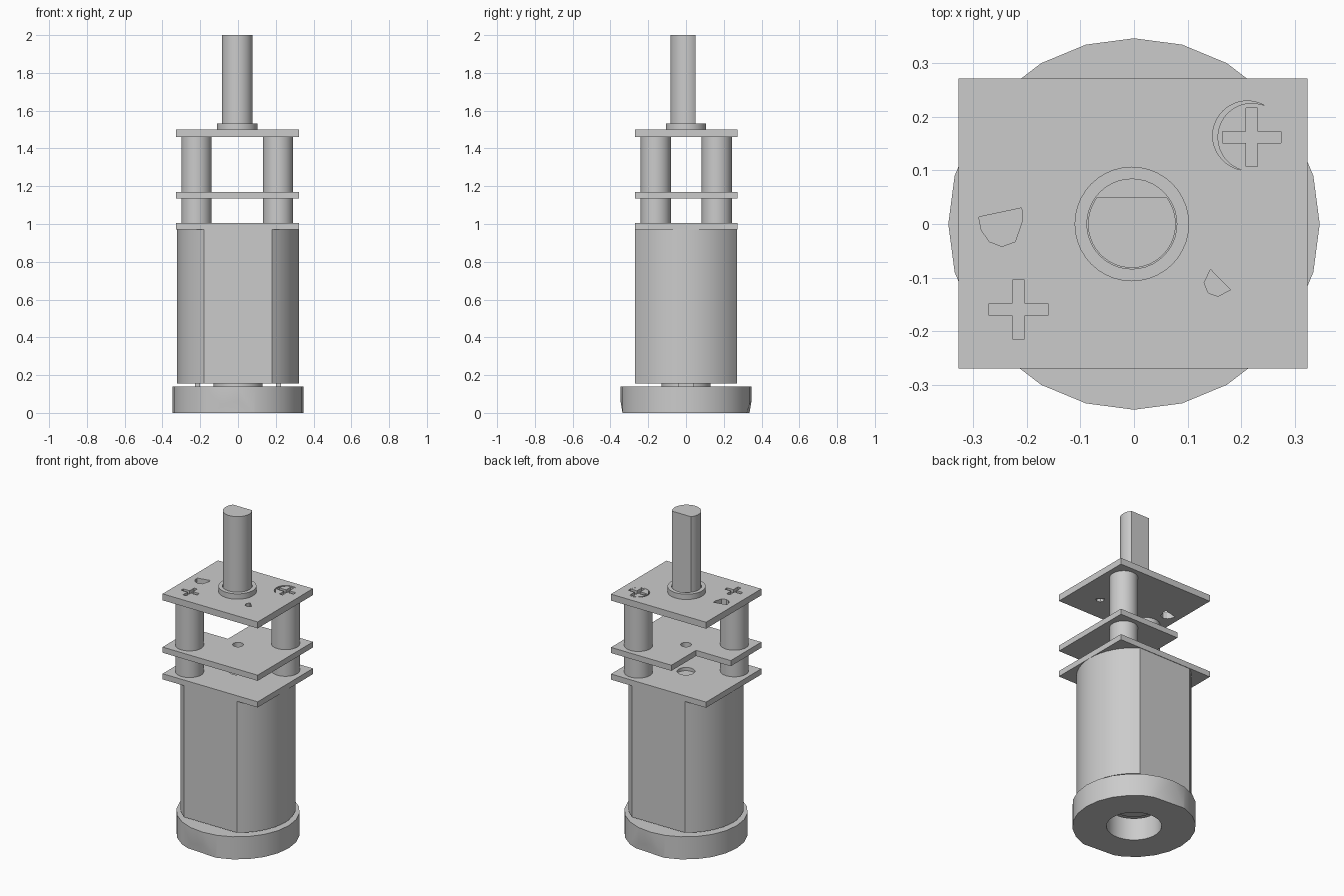
import bpy, bmesh
from math import radians, degrees, asin, cos, sin, pi
from mathutils import Vector

if "Cube" in bpy.data.objects:
    bpy.data.objects.remove(bpy.data.objects["Cube"], do_unlink=True)

grey = bpy.data.materials.new("light grey metal")
grey.use_nodes = True
grey.diffuse_color = (0.6, 0.6, 0.6, 1)
grey.node_tree.nodes["Principled BSDF"].inputs["Base Color"].default_value = (0.6, 0.6, 0.6, 1)


def arc(r, start, end, n, at=(0, 0)):
    """Points on an arc, in degrees."""
    angles = [radians(start + (end - start) * i / n) for i in range(n + 1)]
    return [(at[0] + r * cos(a), at[1] + r * sin(a)) for a in angles]


def circle(r, at=(0, 0), n=40):
    return arc(r, 0, 360, n, at)[:-1]


def rect(x0, x1, y0, y1):
    return [(x0, y0), (x1, y0), (x1, y1), (x0, y1)]


def cross(x, y, a=0.055, w=0.011):
    quarter = [(a, -w), (a, w), (w, w)]
    pts = []
    for _ in range(4):
        pts += [(x + px, y + py) for px, py in quarter]
        quarter = [(-py, px) for px, py in quarter]
    return pts


def prism(name, outline, z0, z1):
    """Extrude a counter-clockwise outline from z0 to z1."""
    bm = bmesh.new()
    face = bm.faces.new([bm.verts.new((x, y, z0)) for x, y in outline])
    top = bmesh.ops.extrude_face_region(bm, geom=[face])["geom"]
    verts = [v for v in top if isinstance(v, bmesh.types.BMVert)]
    bmesh.ops.translate(bm, verts=verts, vec=(0, 0, z1 - z0))
    bmesh.ops.recalc_face_normals(bm, faces=bm.faces)
    mesh = bpy.data.meshes.new(name)
    bm.to_mesh(mesh)
    bm.free()
    mesh.materials.append(grey)
    ob = bpy.data.objects.new(name, mesh)
    bpy.context.collection.objects.link(ob)
    return ob


def cut(ob, outline, z0, z1):
    """Cut a prism out of a part."""
    cutter = prism("cutter", outline, z0, z1)
    cutter.hide_render = True
    mod = ob.modifiers.new("cut", "BOOLEAN")
    mod.operation = "DIFFERENCE"
    mod.solver = "EXACT"
    mod.object = cutter
    bpy.context.view_layer.update()
    graph = bpy.context.evaluated_depsgraph_get()
    mesh = bpy.data.meshes.new_from_object(ob.evaluated_get(graph))
    ob.modifiers.clear()
    ob.data = mesh
    bpy.data.objects.remove(cutter, do_unlink=True)


def smooth(ob):
    bpy.ops.object.select_all(action="DESELECT")
    ob.select_set(True)
    bpy.context.view_layer.objects.active = ob
    bpy.ops.object.shade_smooth_by_angle(angle=radians(30))


# Base ring: faceted disc with a chipped lower rim at front and back
ring = prism("base_ring", circle(0.347, n=24), 0, 0.14)
bm = bmesh.new()
bm.from_mesh(ring.data)
for side in (1, -1):
    a = Vector((-0.11 * side, -0.323 * side, 0))
    b = Vector((0.06 * side, -0.335 * side, 0))
    c = Vector((-0.03 * side, -0.345 * side, 0.065))
    normal = (b - a).cross(c - a)
    geom = bm.verts[:] + bm.edges[:] + bm.faces[:]
    new = bmesh.ops.bisect_plane(bm, geom=geom, plane_co=a, plane_no=normal, clear_outer=True)
    edges = [e for e in new["geom_cut"] if isinstance(e, bmesh.types.BMEdge)]
    bmesh.ops.holes_fill(bm, edges=edges)
bmesh.ops.recalc_face_normals(bm, faces=bm.faces)
bm.to_mesh(ring.data)
bm.free()
cut(ring, circle(0.155), -0.1, 0.2)
smooth(ring)

# Motor: round can with flat front and back, rear boss and terminals
half = degrees(asin(0.269 / 0.324))
can = arc(0.324, -half, half, 16) + arc(0.324, 180 - half, 180 + half, 16)
smooth(prism("motor_can", can, 0.155, 0.98))
smooth(prism("rear_boss", circle(0.13), 0.135, 0.16))
for name, x in (("left_terminal", 0.215), ("right_terminal", -0.215)):
    prism(name, rect(x - 0.013, x + 0.013, -0.04, 0.04), 0.138, 0.16)

# Gearbox plates
board = rect(-0.328, 0.324, -0.27, 0.272)
lower = prism("lower_plate", board, 0.97, 1.005)
cut(lower, circle(0.05), 0.985, 1.1)
smooth(lower)

notched = [(-0.328, -0.27), (0.324, -0.27), (0.324, 0.272),
           (-0.09, 0.272), (-0.09, 0.03), (-0.328, 0.03)]
middle = prism("middle_plate", notched, 1.135, 1.17)
cut(middle, circle(0.03), 1.1, 1.2)
smooth(middle)

upper = prism("upper_plate", board, 1.46, 1.5)
side_hole = [(-0.29, 0.013), (-0.285, -0.012), (-0.27, -0.033), (-0.247, -0.042),
             (-0.222, -0.033), (-0.208, 0.008), (-0.21, 0.03)]
small_hole = [(0.143, -0.085), (0.131, -0.11), (0.139, -0.129), (0.157, -0.135), (0.18, -0.123)]
cut(upper, side_hole, 1.4, 1.6)
cut(upper, small_hole, 1.4, 1.6)
cut(upper, circle(0.065, (0.212, 0.165)), 1.475, 1.6)
cut(upper, cross(-0.216, -0.16), 1.48, 1.6)
smooth(upper)

# Loose screw head sitting off-centre in its recess
screw = prism("screw_head", circle(0.064, (0.22, 0.162)), 1.47, 1.499)
cut(screw, cross(0.22, 0.162), 1.48, 1.6)
smooth(screw)

# Pillars between the plates
smooth(prism("front_pillar", circle(0.08, (-0.22, -0.16)), 1.0, 1.465))
smooth(prism("back_pillar", circle(0.08, (0.212, 0.163)), 1.0, 1.465))

# Bushing and D-shaped output shaft
bushing = prism("bushing", circle(0.107, (-0.004, 0)), 1.49, 1.533)
cut(bushing, circle(0.084, (-0.004, 0)), 1.505, 1.6)
smooth(bushing)
flat = degrees(asin(0.05 / 0.082))
smooth(prism("output_shaft", arc(0.082, 180 - flat, 360 + flat, 32, (-0.004, 0)), 1.47, 2.0))
